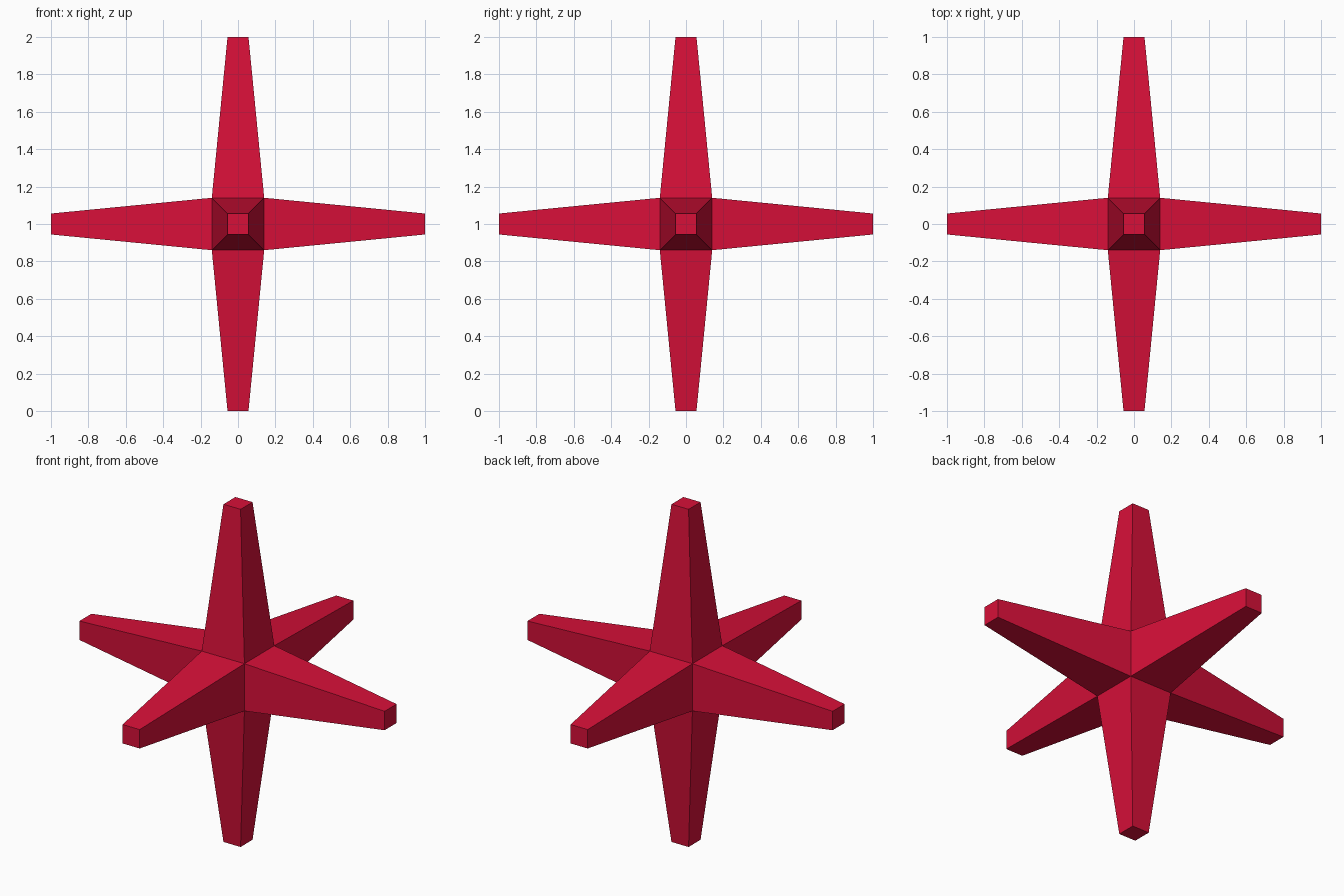
import bpy, bmesh
from mathutils import Vector

if "Cube" in bpy.data.objects:
    bpy.data.objects.remove(bpy.data.objects["Cube"])

CORE = 0.14    # half width of the central cube
TIP = 0.056    # half width of each arm tip
REACH = 1.0    # distance from centre to arm tip

red = bpy.data.materials.new("crimson red")
red.diffuse_color = (0.68, 0.005, 0.04, 1)
red.use_nodes = True
red.node_tree.nodes["Principled BSDF"].inputs["Base Color"].default_value = red.diffuse_color

# Central cube, with each face extruded into a tapered square arm
bm = bmesh.new()
bmesh.ops.create_cube(bm, size=2 * CORE)
bm.normal_update()
for face in list(bm.faces):
    axis = face.normal.copy()
    tip = bmesh.ops.extrude_discrete_faces(bm, faces=[face])["faces"][0]
    for v in tip.verts:
        across = v.co - axis * v.co.dot(axis)
        v.co = across * (TIP / CORE) + axis * REACH

# Lift so the lowest tip stands on the ground
bmesh.ops.translate(bm, verts=bm.verts, vec=Vector((0, 0, REACH)))
bmesh.ops.recalc_face_normals(bm, faces=bm.faces)

mesh = bpy.data.meshes.new("six_armed_star")
bm.to_mesh(mesh)
bm.free()
mesh.materials.append(red)
star = bpy.data.objects.new("six_armed_star", mesh)
bpy.context.collection.objects.link(star)
